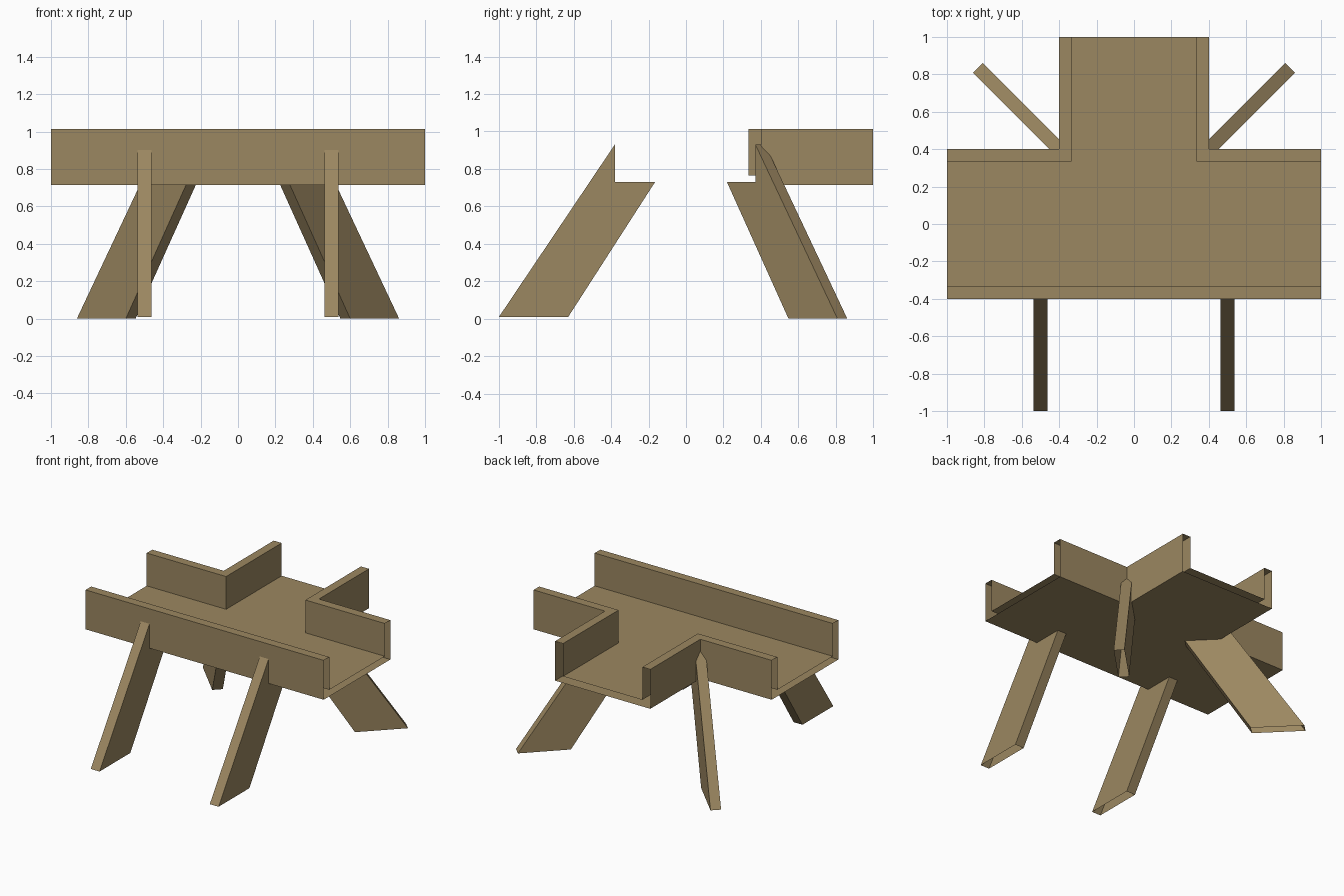
import bpy
from math import radians
from mathutils import Matrix, Vector

if "Cube" in bpy.data.objects:
    bpy.data.objects.remove(bpy.data.objects["Cube"])

wood = bpy.data.materials.new("brown wood")
wood.diffuse_color = (0.33, 0.243, 0.119, 1)
wood.use_nodes = True
wood.node_tree.nodes["Principled BSDF"].inputs["Base Color"].default_value = wood.diffuse_color

BOTTOM, FLOOR, TOP = 0.715, 0.765, 1.014
A, B = 0.4, 0.333          # outer and inner half widths of the tray


def add_object(name, faces, matrix=Matrix()):
    """Object from a list of faces, each a list of points."""
    verts, index, polys = [], {}, []
    for face in faces:
        poly = []
        for p in face:
            key = tuple(round(c, 5) for c in p)
            if key not in index:
                index[key] = len(verts)
                verts.append(key)
            poly.append(index[key])
        polys.append(poly)
    mesh = bpy.data.meshes.new(name)
    mesh.from_pydata(verts, [], polys)
    mesh.transform(matrix)
    mesh.materials.append(wood)
    obj = bpy.data.objects.new(name, mesh)
    bpy.context.collection.objects.link(obj)
    return obj


def tee(h, z):
    """T outline, counter-clockwise, of half width h."""
    return [(x, y, z) for x, y in ((-1, -h), (1, -h), (1, h), (h, h),
                                   (h, 1), (-h, 1), (-h, h), (-1, h))]


def wall(name, outer, inner):
    """Hollow wall with open ends: outer face, rim and inner face."""
    faces = []
    for a, b, c, d in zip(outer, outer[1:], inner, inner[1:]):
        faces.append([(*a, BOTTOM), (*b, BOTTOM), (*b, TOP), (*a, TOP)])
        faces.append([(*a, TOP), (*b, TOP), (*d, TOP), (*c, TOP)])
        faces.append([(*d, FLOOR), (*c, FLOOR), (*c, TOP), (*d, TOP)])
    add_object(name, faces)


def leg(name, origin, angle, foot):
    """Slanted board, notched at the top to fit under the wall, open at the foot."""
    t = 0.037
    prof = [(0.63, foot), (1.0, foot), (0.38, 0.93), (0.38, 0.73), (0.165, 0.73)]
    n = [(x, -t, z) for x, z in prof]
    p = [(x, t, z) for x, z in prof]
    faces = [n, p[::-1], [n[1], p[1], p[2], n[2]], [p[0], n[0], n[4], p[4]]]
    add_object(name, faces, Matrix.Translation(origin) @ Matrix.Rotation(radians(angle), 4, 'Z'))


# T-shaped tray: floor and underside
add_object("tray_floor", [tee(B, FLOOR)])
add_object("tray_underside", [tee(A, BOTTOM)[::-1]])

# Walls: one straight front wall, two L-shaped corner walls
wall("front_wall", [(-1, -A), (1, -A)], [(-1, -B), (1, -B)])
wall("right_corner_wall", [(1, A), (A, A), (A, 1)], [(1, B), (B, B), (B, 1)])
wall("left_corner_wall", [(-A, 1), (-A, A), (-1, A)], [(-B, 1), (-B, B), (-1, B)])

# Legs: straight ones in front, diagonal ones under the rear corners
for side, s in (("left", -1), ("right", 1)):
    leg("front_leg_" + side, Vector((s * 0.5, 0, 0)), -90, 0.008)
    leg("rear_leg_" + side, Vector((s * 0.128, 0.128, 0)), 90 - s * 45, 0.0)
